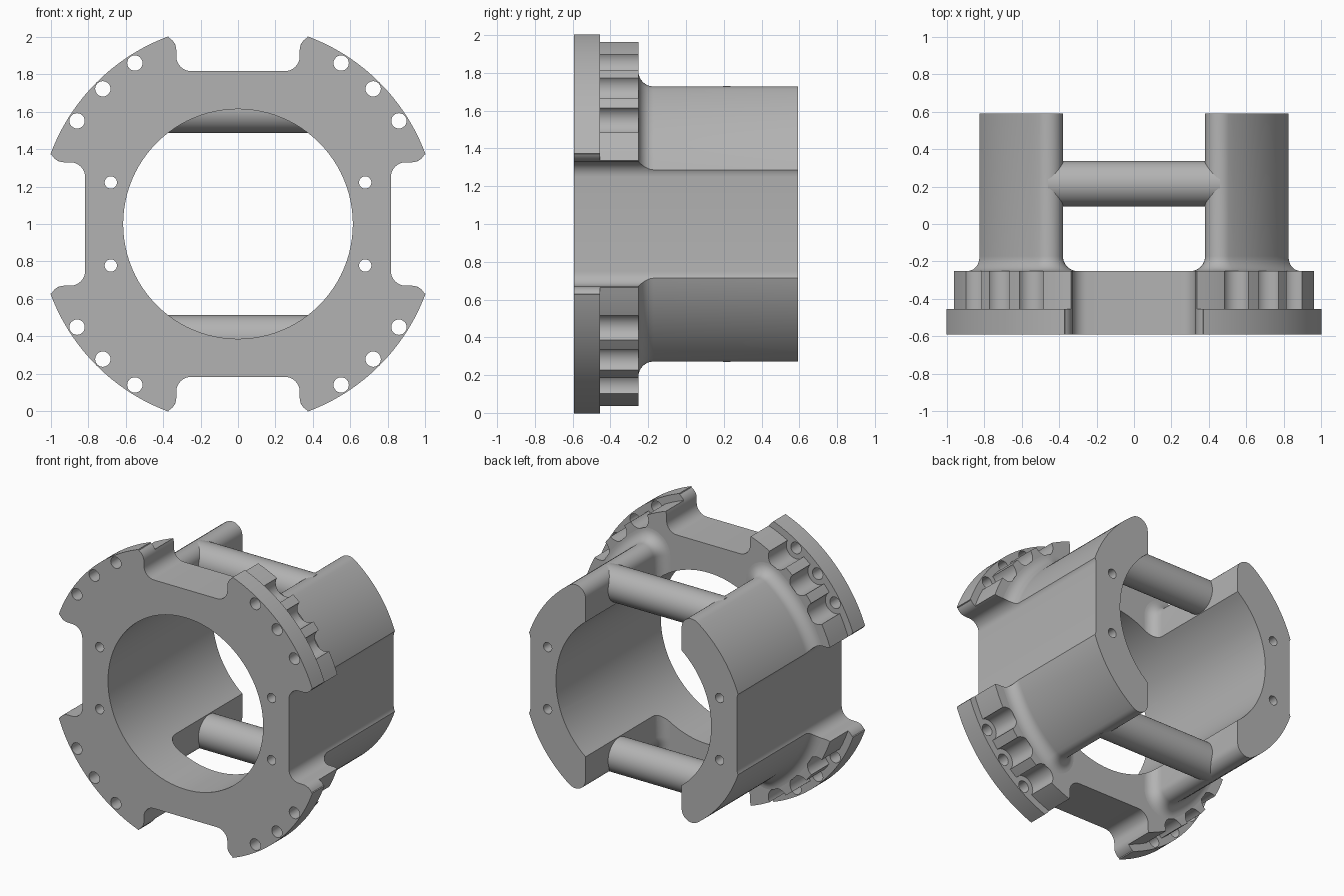
import bpy, bmesh
from math import sin, cos, pi, atan2, hypot, sqrt

if "Cube" in bpy.data.objects:
    bpy.data.objects.remove(bpy.data.objects["Cube"])

FRONT, STEP, BACK, END = -0.592, -0.455, -0.252, 0.592
BORE = 0.614

grey = bpy.data.materials.new("machined_grey")
grey.use_nodes = True
grey.diffuse_color = (0.45, 0.45, 0.45, 1)
grey.node_tree.nodes["Principled BSDF"].inputs["Base Color"].default_value = (0.45, 0.45, 0.45, 1)


def arc(cx, cz, r, a0, a1, n):
    return [(cx + r * cos(a0 + (a1 - a0) * i / n), cz + r * sin(a0 + (a1 - a0) * i / n))
            for i in range(n + 1)]


def circle(cx, cz, r, n):
    return arc(cx, cz, r, 0, 2 * pi, n)[:-1]


def add_loft(bm, sections):
    """Skin (y, outline) sections that share a point count; cap both ends."""
    rings = [[bm.verts.new((x, y, z + 1)) for x, z in pts] for y, pts in sections]
    n = len(rings[0])
    for a, b in zip(rings, rings[1:]):
        for i in range(n):
            j = (i + 1) % n
            bm.faces.new((a[i], a[j], b[j], b[i]))
    bm.faces.new(rings[0])
    bm.faces.new(rings[-1])


def make(name, lofts):
    bm = bmesh.new()
    for sections in lofts:
        add_loft(bm, sections)
    bmesh.ops.recalc_face_normals(bm, faces=bm.faces)
    me = bpy.data.meshes.new(name)
    bm.to_mesh(me)
    bm.free()
    me.materials.append(grey)
    ob = bpy.data.objects.new(name, me)
    bpy.context.collection.objects.link(ob)
    return ob


def prism(pts, y0, y1):
    return [(y0, pts), (y1, pts)]


def select(ob):
    bpy.ops.object.select_all(action='DESELECT')
    ob.select_set(True)
    bpy.context.view_layer.objects.active = ob


def boolean(ob, other, operation):
    select(ob)
    mod = ob.modifiers.new("cut", 'BOOLEAN')
    mod.object, mod.operation, mod.solver = other, operation, 'EXACT'
    bpy.ops.object.modifier_apply(modifier=mod.name)


def smooth(ob):
    select(ob)
    bpy.ops.object.shade_smooth_by_angle(angle=pi / 6)


def notched_disc(radius):
    """Disc outline with four filleted notches."""
    side = arc(0.25, 0.897, 0.08, -pi / 2, 0, 8) + arc(0.405, 0.93, 0.075, pi, 1.9, 8)
    side = [p for p in side if hypot(*p) < radius - 0.004]
    a = atan2(side[-1][1], side[-1][0])
    if radius < 1.05:          # straight notch wall up to the rim
        a = atan2(sqrt(radius ** 2 - 0.336 ** 2), 0.336)
    quarter = side + arc(0, 0, radius, a, pi / 2 - a, 24) + [(z, x) for x, z in reversed(side)]
    out = []
    for k in range(4):
        out += quarter
        quarter = [(z, -x) for x, z in quarter]
    return out


def column_outline(d, s):
    """Circular segment with rounded tips, grown outward by d."""
    r, tip = 0.875 + d, 0.08 + d
    cx = 0.46
    cz = sqrt((0.875 - 0.08) ** 2 - cx ** 2)
    a = atan2(cz, cx)
    pts = arc(cx, -cz, tip, -pi, -a, 12) + arc(0, 0, r, -a, a, 48)[1:-1] + arc(cx, cz, tip, a, pi, 12)
    return [(s * x, z) for x, z in pts]


signs = [(sx, sz) for sx in (1, -1) for sz in (1, -1)]
rim = [(sx * x, sz * z) for sx, sz in signs for x, z in arc(0, 0, 1.022, 0.57, pi / 2 - 0.57, 2)]

# Cutters: main bore with long screw holes, rim holes, rim scallops
bore = make("bore_cutter", [prism(circle(0, 0, BORE, 96), -1, 1)] +
            [prism(circle(sx * 0.68, sz * 0.222, 0.033, 24), -1, 1) for sx, sz in signs])
holes = make("rim_hole_cutter", [prism(circle(x, z, 0.041, 24), -1, 1) for x, z in rim])
scallops = make("scallop_cutter", [prism(circle(x, z, 0.077, 32), -1, 1) for x, z in rim])
envelope = make("notch_envelope", [prism(notched_disc(1.02), -1, 1)])
cutters = (bore, holes, scallops, envelope)
for c in cutters:
    c.hide_render = True

# Front flange plate
flange = make("front_flange", [prism(notched_disc(1.07), FRONT, STEP)])
boolean(flange, bore, 'DIFFERENCE')
boolean(flange, holes, 'DIFFERENCE')

# Scalloped ring behind the flange
ring = make("scalloped_ring", [prism(notched_disc(1.02), STEP, BACK)])
boolean(ring, bore, 'DIFFERENCE')
boolean(ring, scallops, 'DIFFERENCE')

# Side columns with a flared foot
parts = [flange, ring]
for name, s in (("left_column", 1), ("right_column", -1)):
    foot = [(BACK + 0.08 - 0.08 * sin(t), column_outline(0.08 * (1 - cos(t)), s))
            for t in [pi / 2 * (1 - i / 8) for i in range(9)]]
    column = make(name, [foot + [(END, column_outline(0, s))]])
    boolean(column, envelope, 'INTERSECT')
    boolean(column, bore, 'DIFFERENCE')
    parts.append(column)

# Cross rods tying the columns together
for name, z in (("upper_rod", 1.609), ("lower_rod", 0.391)):
    bpy.ops.mesh.primitive_cylinder_add(vertices=48, radius=0.122, depth=0.92,
                                        location=(0, 0.216, z), rotation=(0, pi / 2, 0))
    rod = bpy.context.object
    rod.name = name
    rod.data.materials.append(grey)
    parts.append(rod)

for part in parts:
    smooth(part)
for c in cutters:
    bpy.data.objects.remove(c)
